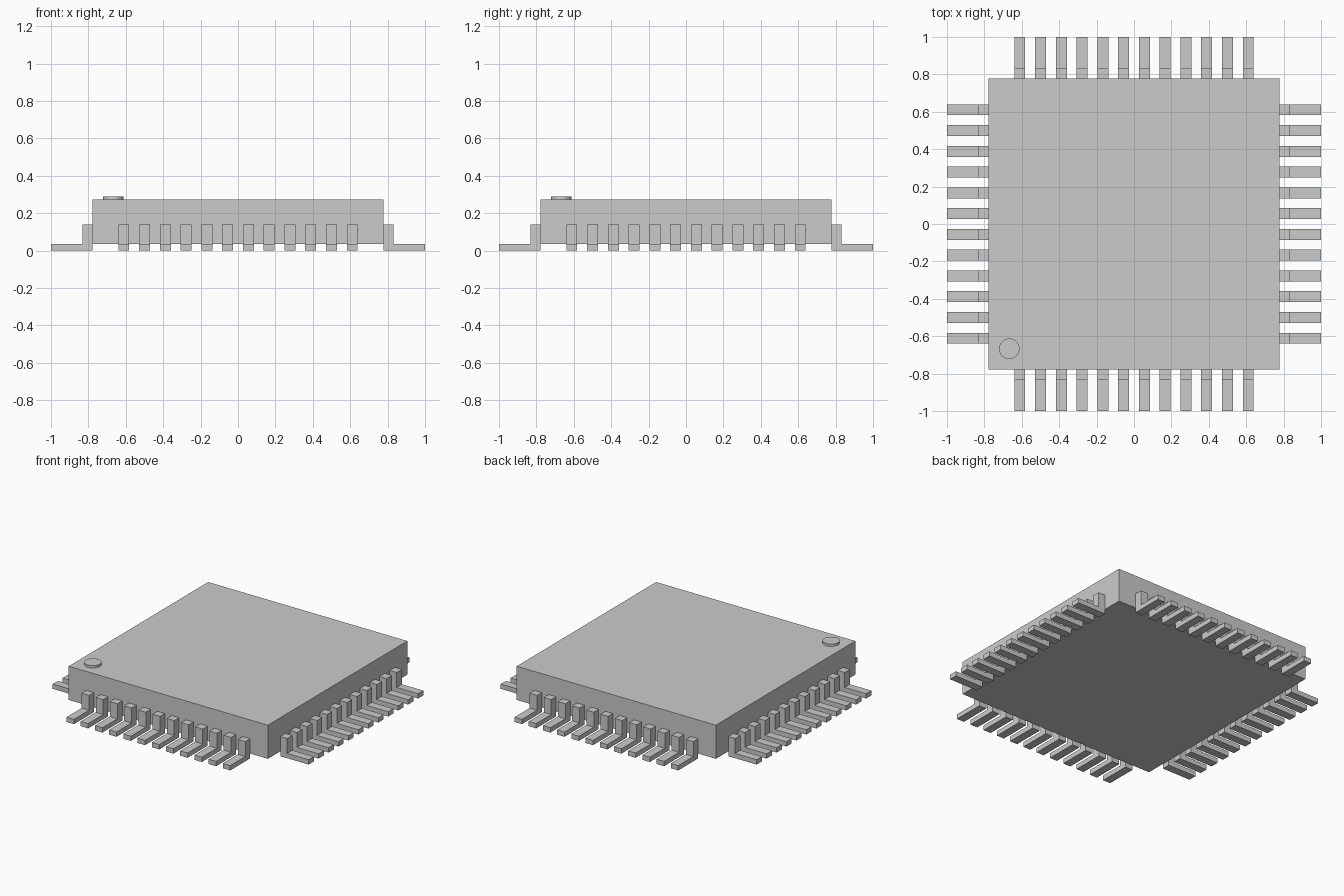
import bpy, bmesh
from math import pi
from mathutils import Matrix

if "Cube" in bpy.data.objects:
    bpy.data.objects.remove(bpy.data.objects["Cube"])

HALF = 0.778            # half width of the body
Z0, Z1 = 0.034, 0.272   # body underside and top
PITCH, WIDTH = 0.111, 0.058


def finish(bm, name):
    bmesh.ops.recalc_face_normals(bm, faces=bm.faces)
    mesh = bpy.data.meshes.new(name)
    bm.to_mesh(mesh)
    bm.free()
    ob = bpy.data.objects.new(name, mesh)
    bpy.context.collection.objects.link(ob)
    return ob


# Square package body
bm = bmesh.new()
bmesh.ops.create_cube(bm, size=1, matrix=Matrix.Translation((0, 0, (Z0 + Z1) / 2))
                      @ Matrix.Diagonal((2 * HALF, 2 * HALF, Z1 - Z0, 1)))
finish(bm, "chip_body")

# Round orientation marker in the front left corner
bm = bmesh.new()
bmesh.ops.create_cone(bm, cap_ends=True, segments=32, radius1=0.055, radius2=0.055,
                      depth=0.017, matrix=Matrix.Translation((-0.667, -0.667, Z1 + 0.0085)))
marker = finish(bm, "pin_one_marker")
bpy.context.view_layer.objects.active = marker
marker.select_set(True)
bpy.ops.object.shade_smooth_by_angle()

# L-shaped lead profile (outward, up), extruded along the body edge
PROFILE = [(HALF, 0), (1, 0), (1, 0.034), (0.832, 0.034), (0.832, 0.139), (HALF, 0.139)]


def add_lead(bm, y):
    face = bm.faces.new([bm.verts.new((x, y - WIDTH / 2, z)) for x, z in PROFILE])
    out = bmesh.ops.extrude_face_region(bm, geom=[face])["geom"]
    bmesh.ops.translate(bm, vec=(0, WIDTH, 0),
                        verts=[g for g in out if isinstance(g, bmesh.types.BMVert)])


# Twelve leads on each of the four sides
for turn, side in enumerate(("right", "back", "left", "front")):
    bm = bmesh.new()
    for i in range(12):
        add_lead(bm, (i - 5.5) * PITCH)
    bmesh.ops.rotate(bm, verts=bm.verts, cent=(0, 0, 0),
                     matrix=Matrix.Rotation(turn * pi / 2, 3, 'Z'))
    finish(bm, side + "_leads")
